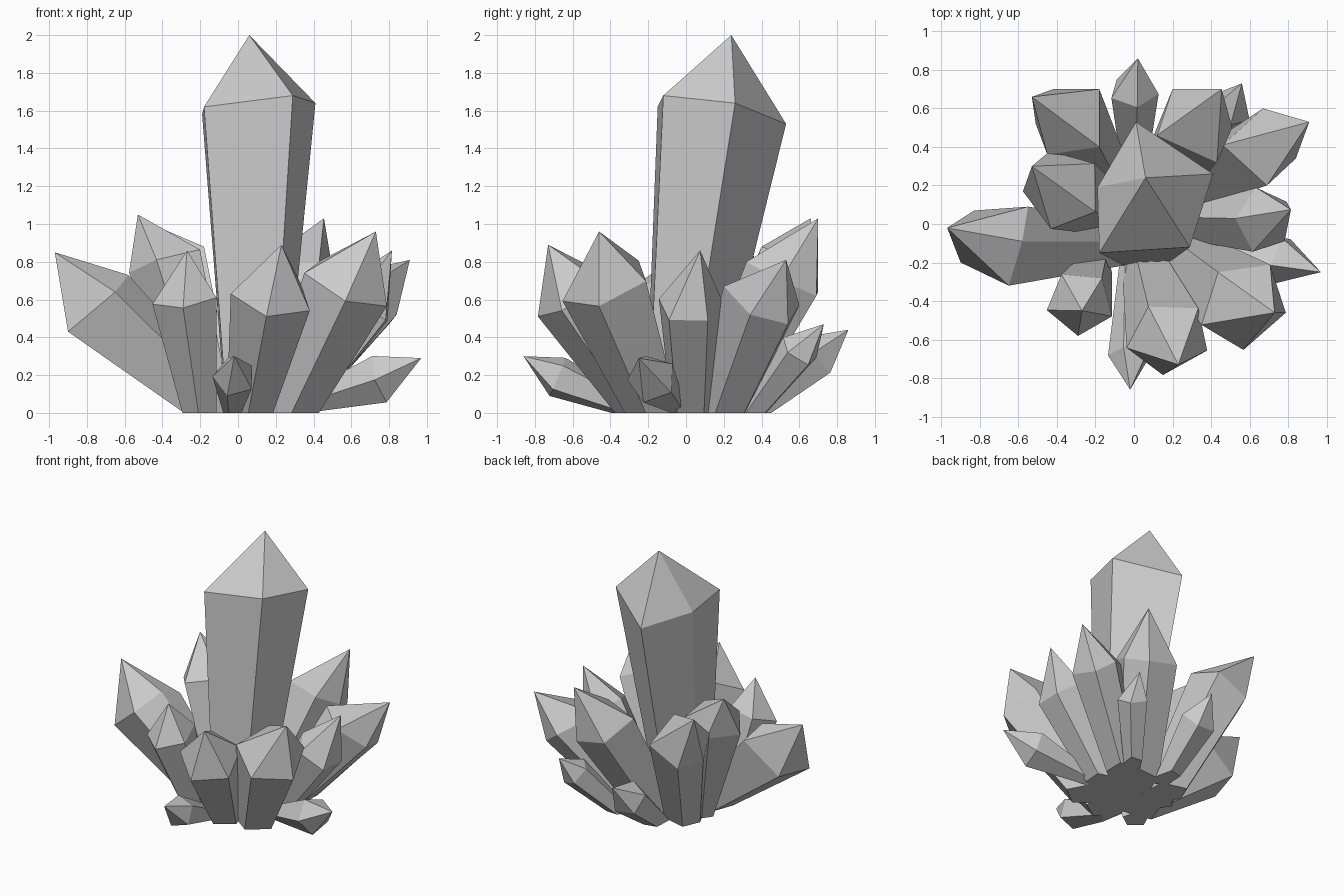
import bpy, bmesh, math
from mathutils import Vector as V

if "Cube" in bpy.data.objects:
    bpy.data.objects.remove(bpy.data.objects["Cube"])


def crystal(name, base, k, ring, apex):
    """Five-sided crystal: tapered shaft, pointed tip, cut flat on the ground.
    k is the width of the foot relative to the shoulder."""
    base, apex = V(base), V(apex)
    ring = [V(p) for p in ring]
    c = sum(ring, V()) / len(ring)
    feet = [base + (p - c) * k for p in ring]
    feet = [q - (p - q) * 0.3 for p, q in zip(ring, feet)]
    bm = bmesh.new()
    lo = [bm.verts.new(p) for p in feet]
    hi = [bm.verts.new(p) for p in ring]
    tip = bm.verts.new(apex)
    n = len(ring)
    for i in range(n):
        j = (i + 1) % n
        bm.faces.new((lo[i], lo[j], hi[j], hi[i]))
        bm.faces.new((hi[i], hi[j], tip))
    bm.faces.new(lo[::-1])
    # flat cut on the ground
    bmesh.ops.bisect_plane(bm, geom=bm.verts[:] + bm.edges[:] + bm.faces[:],
                           plane_co=(0, 0, 0), plane_no=(0, 0, 1), clear_inner=True)
    bmesh.ops.holes_fill(bm, edges=[e for e in bm.edges if e.is_boundary], sides=0)
    bmesh.ops.recalc_face_normals(bm, faces=bm.faces[:])
    me = bpy.data.meshes.new(name)
    bm.to_mesh(me)
    bm.free()
    bpy.context.collection.objects.link(bpy.data.objects.new(name, me))


def shoulder(base, centre, corner, r, n=5):
    """Regular ring square to the shaft, turned so one point lies toward corner."""
    base, centre, corner = V(base), V(centre), V(corner)
    axis = (centre - base).normalized()
    e1 = corner - centre
    e1 = (e1 - axis * e1.dot(axis)).normalized()
    e2 = axis.cross(e1)
    return [centre + r * (e1 * math.cos(a) + e2 * math.sin(a))
            for a in (2 * math.pi * i / n for i in range(n))]


def side_crystal(name, base, centre, corner, r, apex, k=0.5):
    crystal(name, base, k, shoulder(base, centre, corner, r), apex)


# Tall central crystal with an uneven shoulder
crystal("main_crystal", (0.07, -0.06, 0), 0.52,
        [(0.01, 0.53, 1.53), (-0.19, 0.19, 1.58), (-0.18, -0.15, 1.62),
         (0.29, -0.12, 1.68), (0.41, 0.26, 1.64)], (0.06, 0.24, 2.0))

# Long leaning crystal on the left
crystal("left_crystal", (-0.13, -0.09, 0.06), 0.58,
        [(-0.90, -0.20, 0.43), (-0.65, -0.32, 0.64), (-0.58, -0.09, 0.73),
         (-0.55, 0.09, 0.66), (-0.83, 0.07, 0.45)], (-0.97, -0.02, 0.85))

# Uneven medium crystals at the back
crystal("back_left_crystal", (-0.13, 0.18, 0), 0.65,
        [(-0.18, 0.40, 0.88), (-0.18, 0.70, 0.76), (-0.42, 0.70, 0.64),
         (-0.51, 0.52, 0.66), (-0.45, 0.36, 0.79)], (-0.53, 0.66, 1.03))
crystal("back_crystal", (0.13, 0.18, 0), 0.68,
        [(0.43, 0.32, 0.80), (0.51, 0.50, 0.70), (0.44, 0.69, 0.62),
         (0.20, 0.70, 0.67), (0.12, 0.46, 0.79)], (0.455, 0.70, 1.03))
crystal("right_back_crystal", (0.24, 0.19, 0), 0.66,
        [(0.69, 0.20, 0.67), (0.84, 0.34, 0.52), (0.80, 0.54, 0.47),
         (0.67, 0.60, 0.57), (0.46, 0.41, 0.71)], (0.91, 0.53, 0.81))

# Regular medium crystals around the centre
side_crystal("left_inner_crystal", (-0.14, 0.07, 0), (-0.37, 0.18, 0.80),
             (-0.42, -0.02, 0.78), 0.215, (-0.53, 0.30, 1.05), 0.6)
side_crystal("front_left_crystal", (-0.2, -0.22, 0), (-0.28, -0.41, 0.61),
             (-0.45, -0.45, 0.59), 0.18, (-0.27, -0.45, 0.86), 0.52)
side_crystal("front_crystal", (0.06, -0.22, 0), (0.18, -0.59, 0.62),
             (0.15, -0.79, 0.51), 0.225, (0.23, -0.73, 0.89), 0.55)
side_crystal("front_right_crystal", (0.26, -0.16, 0), (0.57, -0.42, 0.68),
             (0.78, -0.45, 0.53), 0.25, (0.73, -0.46, 0.96), 0.58)
side_crystal("right_crystal", (0.28, 0.03, 0), (0.67, 0.02, 0.57),
             (0.80, -0.09, 0.52), 0.175, (0.815, 0.075, 0.86), 0.66)

# Small crystals around the foot
side_crystal("small_back_crystal", (0.0, 0.36, 0.02), (0.0, 0.69, 0.30),
             (0.11, 0.67, 0.31), 0.13, (0.02, 0.86, 0.44), 0.6)
side_crystal("small_back_right_crystal", (0.3, 0.35, 0), (0.51, 0.60, 0.33),
             (0.60, 0.55, 0.33), 0.11, (0.56, 0.73, 0.47), 0.6)
side_crystal("small_right_crystal", (0.35, -0.06, 0.05), (0.76, -0.18, 0.18),
             (0.86, -0.25, 0.07), 0.135, (0.97, -0.25, 0.29), 0.4)
side_crystal("small_front_crystal", (-0.03, -0.30, 0.03), (-0.02, -0.68, 0.19),
             (-0.13, -0.70, 0.20), 0.115, (-0.02, -0.86, 0.30), 0.5)
